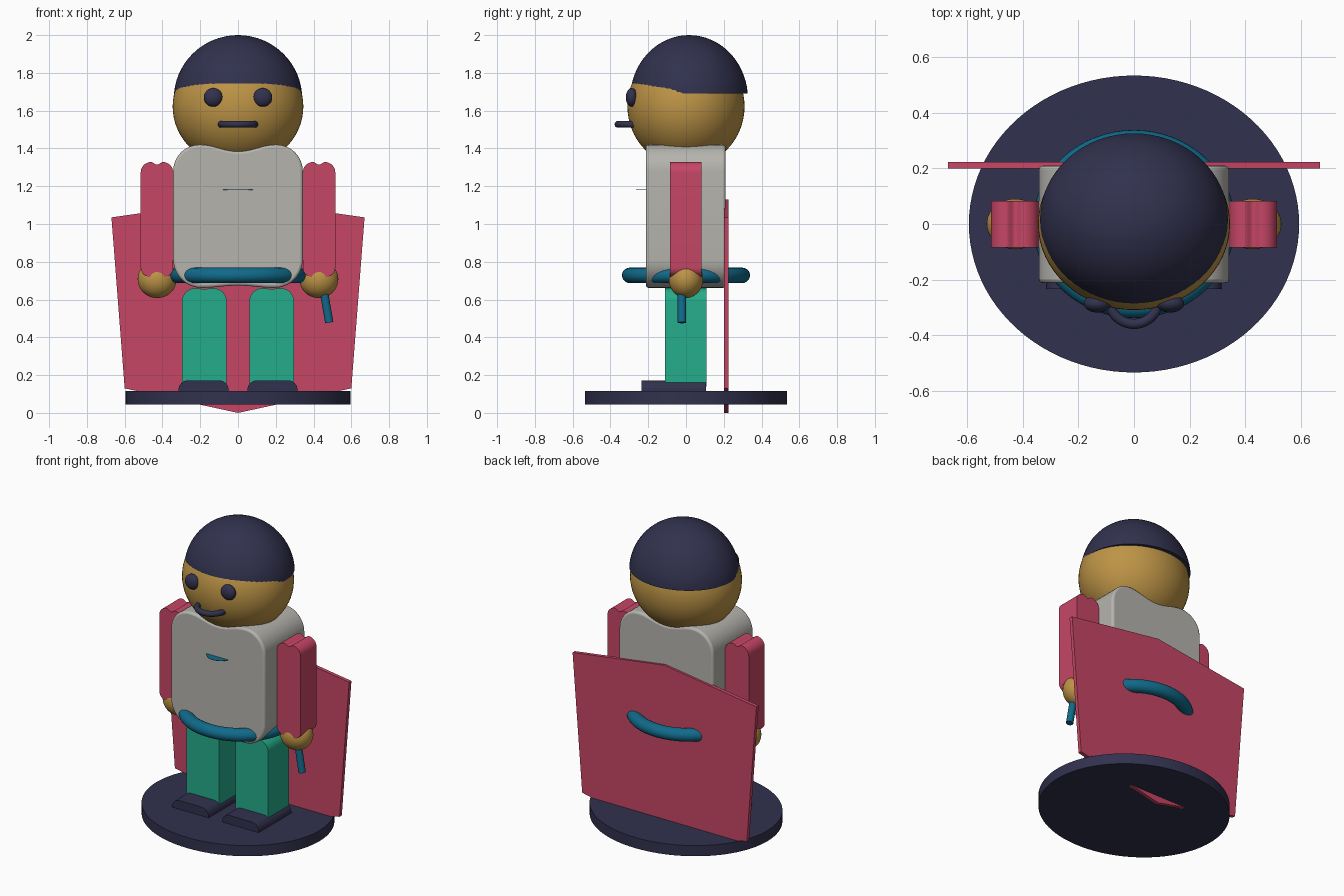
import bpy, bmesh, math
from mathutils import Matrix, Vector

cube = bpy.data.objects.get("Cube")
if cube:
    bpy.data.objects.remove(cube, do_unlink=True)


def make_material(name, *srgb):
    color = [((c / 255 + 0.055) / 1.055) ** 2.4 for c in srgb] + [1]
    mat = bpy.data.materials.new(name)
    mat.use_nodes = True
    mat.diffuse_color = color
    bsdf = next(n for n in mat.node_tree.nodes if n.type == 'BSDF_PRINCIPLED')
    bsdf.inputs["Base Color"].default_value = color
    return mat


navy = make_material("navy", 49, 49, 78)
skin = make_material("tan_skin", 189, 148, 70)
grey = make_material("warm_grey", 181, 180, 174)
rose = make_material("rose_red", 198, 70, 101)
green = make_material("sea_green", 37, 172, 138)
teal = make_material("teal", 16, 106, 138)


def finish(name, bm, mat, smooth=True):
    """Turn a bmesh into a named, coloured object."""
    bmesh.ops.recalc_face_normals(bm, faces=bm.faces)
    mesh = bpy.data.meshes.new(name)
    bm.to_mesh(mesh)
    bm.free()
    mesh.materials.append(mat)
    obj = bpy.data.objects.new(name, mesh)
    bpy.context.collection.objects.link(obj)
    if smooth:
        bpy.ops.object.select_all(action='DESELECT')
        obj.select_set(True)
        bpy.context.view_layer.objects.active = obj
        bpy.ops.object.shade_smooth_by_angle(angle=math.radians(35))
    return obj


def ellipsoid(name, center, radii, mat, cut=None):
    """Scaled sphere, optionally keeping only what is above height cut."""
    bm = bmesh.new()
    bmesh.ops.create_uvsphere(bm, u_segments=64, v_segments=32, radius=1)
    bm.transform(Matrix.Translation(center) @ Matrix.Diagonal((*radii, 1)))
    if cut is not None:
        parts = bm.verts[:] + bm.edges[:] + bm.faces[:]
        bmesh.ops.bisect_plane(bm, geom=parts, plane_co=(0, 0, cut),
                               plane_no=(0, 0, 1), clear_inner=True)
        rim = [e for e in bm.edges if e.is_boundary]
        bmesh.ops.holes_fill(bm, edges=rim)
    return finish(name, bm, mat)


def cylinder(name, start, end, radius, mat, scale=(1, 1, 1), sides=32):
    start, end = Vector(start), Vector(end)
    axis = end - start
    bm = bmesh.new()
    bmesh.ops.create_cone(bm, cap_ends=True, segments=sides, radius1=radius,
                          radius2=radius, depth=axis.length)
    turn = axis.to_track_quat('Z', 'Y').to_matrix().to_4x4()
    bm.transform(Matrix.Translation((start + end) / 2) @ turn @ Matrix.Diagonal((*scale, 1)))
    return finish(name, bm, mat)


def ring(name, center, major, minor, mat, scale=(1, 1, 1)):
    """Horizontal torus."""
    bm = bmesh.new()
    around, tube = 64, 20
    rows = []
    for i in range(around):
        a = math.tau * i / around
        row = []
        for j in range(tube):
            b = math.tau * j / tube
            r = major + minor * math.cos(b)
            row.append(bm.verts.new((r * math.cos(a), r * math.sin(a), minor * math.sin(b))))
        rows.append(row)
    for i in range(around):
        p, q = rows[i], rows[(i + 1) % around]
        for j in range(tube):
            k = (j + 1) % tube
            bm.faces.new((p[j], q[j], q[k], p[k]))
    bm.transform(Matrix.Translation(center) @ Matrix.Diagonal((*scale, 1)))
    return finish(name, bm, mat)


def plate(name, outline, y0, y1, mat, smooth=True):
    """Extrude an (x, z) outline from y0 to y1."""
    bm = bmesh.new()
    face = bm.faces.new([bm.verts.new((x, y0, z)) for x, z in outline])
    grown = bmesh.ops.extrude_face_region(bm, geom=[face])
    verts = [v for v in grown["geom"] if isinstance(v, bmesh.types.BMVert)]
    bmesh.ops.translate(bm, verts=verts, vec=(0, y1 - y0, 0))
    return finish(name, bm, mat, smooth)


def pillow(x0, x1, z0, z1, top, bottom, top_dip=0.0, bottom_dip=0.0, steps=10):
    """Rounded box outline whose top and bottom may dip between the corners."""
    cx, half = (x0 + x1) / 2, (x1 - x0) / 2
    right = []

    def flank(z, r, dip, sign):
        pts = []
        if r > 0:
            for i in range(steps + 1):
                a = math.pi / 2 * i / steps
                pts.append((half - r + r * math.cos(a), z - sign * r + sign * r * math.sin(a)))
        else:
            pts.append((half, z))
        if dip:
            inner = half - r
            for i in range(1, steps):
                t = i / steps
                pts.append((inner * (1 - t), z - sign * dip * (1 - math.cos(math.pi * t)) / 2))
        return pts

    upper = flank(z1, top, top_dip, 1)
    lower = flank(z0, bottom, bottom_dip, -1)
    right = lower[::-1] + upper
    left = [(-x, z) for x, z in reversed(right)]
    return [(cx + x, z) for x, z in right + left]


# Stand
cylinder("base_disc", (0, 0, 0.045), (0, 0, 0.115), 1, navy, (0.595, 0.535, 1), 96)

# Cape
half_cape = [(0.6, 0.13), (0.67, 1.035)]
cape = [(0, 0)] + half_cape + [(0, 1.13)] + [(-x, z) for x, z in reversed(half_cape)]
plate("cape", cape, 0.2, 0.224, rose, smooth=False)

# Torso with softened front and back edges
torso = plate("torso", pillow(-0.343, 0.343, 0.662, 1.42, 0.14, 0.15, 0.035, 0.012),
              -0.213, 0.21, grey)
bevel = torso.modifiers.new("soft_edges", 'BEVEL')
bevel.width, bevel.segments = 0.014, 3
bevel.limit_method, bevel.angle_limit = 'ANGLE', math.radians(50)

# Belt and chest disc
ring("belt", (0, 0, 0.728), 0.298, 0.041, teal, (1.075, 1, 1))
cylinder("chest_disc", (0, -0.18, 1.18), (0, -0.18, 1.182), 0.085, teal)

# Limbs, mirrored left and right
for side, s in (("left", 1), ("right", -1)):
    def span(a, b):
        return sorted((s * a, s * b))
    plate(side + "_leg", pillow(*span(0.06, 0.297), 0.14, 0.66, 0.07, 0, 0.004),
          -0.11, 0.108, green)
    plate(side + "_shoe", pillow(*span(0.05, 0.315), 0.11, 0.172, 0.05, 0),
          -0.235, 0.105, navy)
    plate(side + "_arm", pillow(*span(0.343, 0.515), 0.72, 1.328, 0.055, 0.05, 0.014),
          -0.084, 0.082, rose)
    ellipsoid(side + "_hand", (s * 0.428, 0, 0.708), (0.103, 0.091, 0.1), skin)
    ellipsoid(side + "_eye", (s * 0.131, -0.287, 1.67), (0.05, 0.032, 0.049), navy)

# Held rod
cylinder("rod", (0.445, -0.022, 0.7), (0.483, -0.022, 0.478), 0.022, teal)

# Head
ellipsoid("head", (0, 0, 1.622), (0.346, 0.31, 0.32), skin)
ellipsoid("cap", (0, 0.016, 1.663), (0.34, 0.312, 0.337), navy, cut=1.69)
ring("mouth", (0, -0.271, 1.528), 0.089, 0.018, navy)
